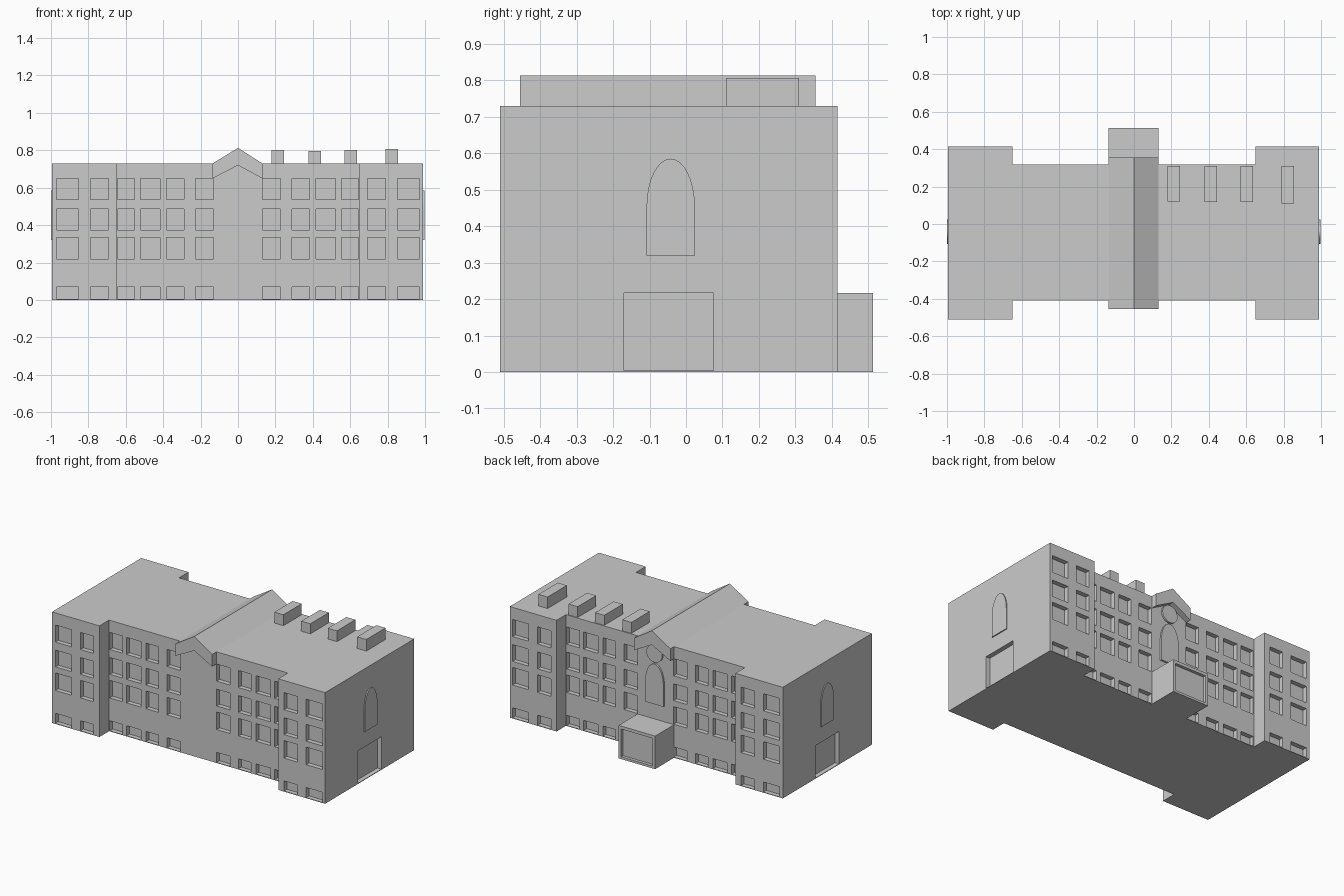
import bpy, bmesh, math
from mathutils import Matrix

if "Cube" in bpy.data.objects:
    bpy.data.objects.remove(bpy.data.objects["Cube"])


def finish(name, bm):
    bmesh.ops.recalc_face_normals(bm, faces=bm.faces)
    me = bpy.data.meshes.new(name)
    bm.to_mesh(me)
    bm.free()
    ob = bpy.data.objects.new(name, me)
    bpy.context.collection.objects.link(ob)
    return ob


def add_box(bm, x0, x1, y0, y1, z0, z1):
    m = Matrix.Translation(((x0 + x1) / 2, (y0 + y1) / 2, (z0 + z1) / 2))
    m = m @ Matrix.Diagonal((x1 - x0, y1 - y0, z1 - z0, 1))
    bmesh.ops.create_cube(bm, size=1, matrix=m)


def box(name, *dims):
    bm = bmesh.new()
    add_box(bm, *dims)
    return finish(name, bm)


def prism(name, pts, vec, place):
    """Extrude a closed 2D profile, each point mapped to 3D by place."""
    bm = bmesh.new()
    f = bm.faces.new([bm.verts.new(place(a, b)) for a, b in pts])
    r = bmesh.ops.extrude_face_region(bm, geom=[f], use_keep_orig=True)
    bmesh.ops.translate(bm, vec=vec,
                        verts=[v for v in r["geom"] if isinstance(v, bmesh.types.BMVert)])
    return finish(name, bm)


def carve(ob, cutter):
    mod = ob.modifiers.new("recesses", "BOOLEAN")
    mod.object, mod.operation, mod.solver = cutter, "DIFFERENCE", "EXACT"
    cutter.hide_render = True
    bpy.context.view_layer.update()
    dg = bpy.context.evaluated_depsgraph_get()
    me = bpy.data.meshes.new_from_object(ob.evaluated_get(dg))
    ob.modifiers.clear()
    ob.data = me
    bpy.data.objects.remove(cutter)


H = 0.73
L, R, W = -0.994, 0.99, 0.65
MF, MB, WF, WB = -0.41, 0.317, -0.51, 0.415   # wall planes: middle / wing, front / back

# Main building, H-shaped footprint
plan = [(L, WF), (-W, WF), (-W, MF), (W, MF), (W, WF), (R, WF),
        (R, WB), (W, WB), (W, MB), (-W, MB), (-W, WB), (L, WB)]
building = prism("building", plan, (0, 0, H), lambda a, b: (a, b, 0))

# Window and side door recesses
D = 0.03
rows = [(0.004, 0.07), (0.22, 0.335), (0.375, 0.485), (0.538, 0.65)]
mid_cols = [(0.132, 0.228), (0.29, 0.382), (0.417, 0.522), (0.553, 0.645)]
wing_cols = [(0.692, 0.788), (0.853, 0.97)]
bm = bmesh.new()
for cols, front, back in ((mid_cols, MF, MB), (wing_cols, WF, WB)):
    for a, b in cols:
        for x0, x1 in ((a, b), (-b, -a)):
            for z0, z1 in rows:
                add_box(bm, x0, x1, front - 0.05, front + D, z0, z1)
                add_box(bm, x0, x1, back - D, back + 0.05, z0, z1)
for x0, x1 in ((L - 0.05, L + D), (R - D, R + 0.05)):
    add_box(bm, x0, x1, -0.17, 0.075, 0.004, 0.217)
carve(building, finish("recess_cutter", bm))

# Gabled cross roof, a chevron slab overhanging front and back
chevron = [(-0.135, 0.65), (0, 0.72), (0.13, 0.65), (0.13, H), (0, 0.813), (-0.135, H)]
prism("gable_roof", chevron, (0, 0.81, 0), lambda a, b: (a, -0.455, b))

# Back porch with a recessed panel
porch = box("back_porch", -0.135, 0.13, MB - 0.01, 0.513, 0, 0.217)
carve(porch, box("porch_cutter", -0.117, 0.112, 0.493, 0.56, 0.015, 0.197))

# Raised arched windows: one on each end and one over the porch
hw, bottom, spring, top = 0.066, 0.32, 0.455, 0.585
arch = [(-hw, bottom), (hw, bottom)]
for i in range(17):
    t = math.pi * i / 16
    arch.append((hw * math.cos(t), spring + (top - spring) * math.sin(t)))
prism("right_arch", arch, (0.02, 0, 0), lambda a, b: (0.977, a - 0.042, b))
prism("left_arch", arch, (-0.02, 0, 0), lambda a, b: (-0.98, a - 0.042, b))
prism("back_arch", arch, (0, 0.022, 0), lambda a, b: (a, MB - 0.01, b))

# Round plaque beneath the back gable
disc = [(0.057 * math.cos(math.tau * i / 24), 0.652 + 0.057 * math.sin(math.tau * i / 24))
        for i in range(24)]
prism("back_roundel", disc, (0, 0.022, 0), lambda a, b: (a, MB - 0.01, b))

# Chimneys
for x, y0, top_z in ((0.213, 0.12, 0.802), (0.41, 0.118, 0.796),
                     (0.603, 0.118, 0.801), (0.822, 0.11, 0.806)):
    box("chimney", x - 0.033, x + 0.033, y0, 0.31, H - 0.01, top_z)
